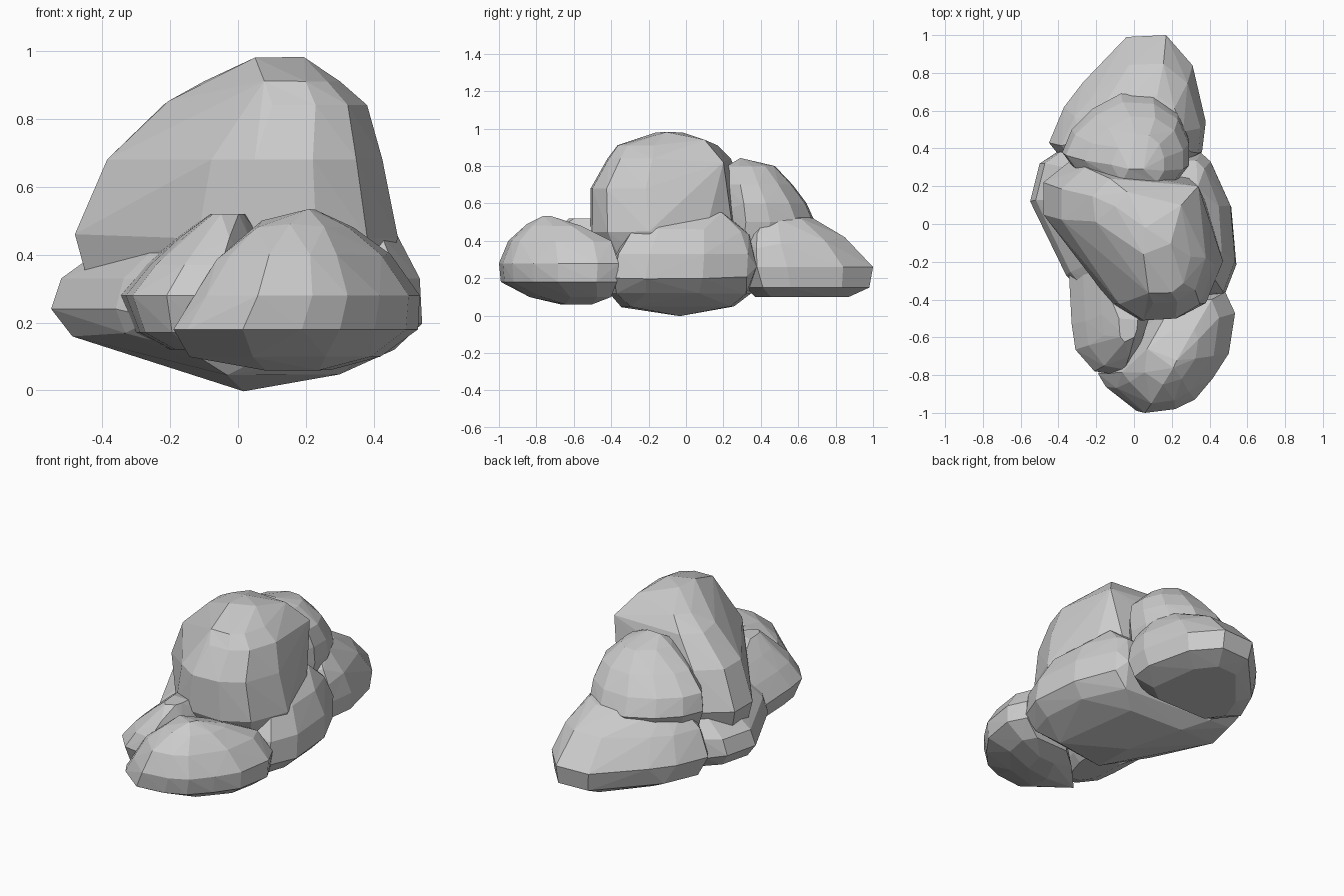
import bpy, bmesh


def boulder(name, outline, levels, extra=()):
    """Faceted lump: the plan outline is fitted to each level (z, x0, x1, y0, y1),
    a few extra corner points are added, and everything is hulled."""
    xs, ys = zip(*outline)
    ax, bx, ay, by = min(xs), max(xs), min(ys), max(ys)
    bm = bmesh.new()
    for z, x0, x1, y0, y1 in levels:
        for x, y in outline:
            bm.verts.new((x0 + (x - ax) / (bx - ax) * (x1 - x0),
                          y0 + (y - ay) / (by - ay) * (y1 - y0), z))
    for p in extra:
        bm.verts.new(p)
    res = bmesh.ops.convex_hull(bm, input=bm.verts[:])
    junk = {g for g in res["geom_interior"] + res["geom_unused"]
            if isinstance(g, bmesh.types.BMVert)}
    bmesh.ops.delete(bm, geom=list(junk), context='VERTS')
    bmesh.ops.remove_doubles(bm, verts=bm.verts[:], dist=0.03)
    bmesh.ops.recalc_face_normals(bm, faces=bm.faces[:])
    me = bpy.data.meshes.new(name)
    bm.to_mesh(me)
    bm.free()
    ob = bpy.data.objects.new(name, me)
    bpy.context.collection.objects.link(ob)
    # coarse facets
    dec = ob.modifiers.new("facets", 'DECIMATE')
    dec.ratio = min(1.0, 96 / len(me.polygons))
    return ob


# tall central lump
boulder("main_lump",
        [(-.48, .05), (-.48, .22), (-.33, .34), (.28, .25), (.39, .1), (.47, -.2),
         (.38, -.42), (.23, -.5), (.03, -.51), (-.12, -.42), (-.35, -.1)],
        [(.25, -.4, .4, -.4, .25), (.35, -.45, .44, -.46, .31), (.46, -.48, .47, -.51, .34),
         (.68, -.385, .425, -.51, .3), (.84, -.22, .38, -.42, .24), (.91, -.1, .3, -.37, .17)],
        [(.05, -.16, .98), (.2, -.14, .975), (.2, -.03, .975), (.06, -.02, .98),
         (.25, .1, .94), (.34, .2, .82), (-.07, -.05, .92), (.07, -.36, .91)])

# wide base under it
boulder("base_lump",
        [(-.55, .12), (-.5, .32), (-.4, .39), (.35, .37), (.41, .33), (.52, .09),
         (.545, -.21), (.48, -.38), (.1, -.42), (-.25, -.4), (-.36, -.27)],
        [(0, 0, .04, -.05, -.01), (.05, -.18, .3, -.35, .26), (.12, -.38, .46, -.41, .35),
         (.18, -.51, .53, -.42, .37), (.24, -.55, .545, -.42, .39), (.33, -.52, .535, -.4, .39),
         (.4, -.43, .5, -.36, .37), (.47, -.3, .46, -.3, .32), (.55, -.1, .38, -.2, .23)])

# front right lump
boulder("front_right_lump",
        [(-.17, -.8), (-.13, -.87), (.03, -1), (.2, -.98), (.31, -.93), (.41, -.82),
         (.5, -.69), (.535, -.48), (.48, -.37), (.2, -.38), (.06, -.52), (-.05, -.7)],
        [(.06, .05, .28, -.68, -.5), (.1, -.14, .42, -.83, -.4), (.18, -.19, .53, -.99, -.37),
         (.28, -.13, .535, -1, -.36), (.4, -.05, .45, -.95, -.4),
         (.48, .05, .34, -.86, -.56), (.53, .17, .24, -.77, -.71)],
        [(.07, -.66, .5)])

# front left lump
boulder("front_left_lump",
        [(-.345, -.27), (-.33, -.54), (-.31, -.67), (-.21, -.78), (-.08, -.8),
         (.02, -.67), (.08, -.51), (.1, -.3)],
        [(.12, -.2, 0, -.65, -.35), (.17, -.3, .05, -.76, -.27), (.28, -.345, .1, -.8, -.25),
         (.37, -.27, .1, -.77, -.25), (.45, -.18, .08, -.7, -.25), (.52, -.08, .02, -.63, -.5)])

# upper back lump
boulder("upper_back_lump",
        [(-.38, .38), (-.33, .5), (-.22, .61), (-.07, .69), (.1, .68), (.23, .59),
         (.29, .45), (.29, .32), (.2, .2), (-.25, .2)],
        [(.3, -.3, .25, .2, .6), (.5, -.38, .29, .2, .69), (.6, -.36, .29, .2, .645),
         (.7, -.26, .26, .2, .57), (.8, -.12, .16, .22, .475), (.84, -.03, .06, .27, .32)])

# low back lump
boulder("low_back_lump",
        [(-.45, .43), (-.37, .62), (-.27, .75), (-.04, .99), (.17, 1), (.31, .84),
         (.38, .54), (.36, .38), (.2, .28), (-.33, .28)],
        [(.1, -.28, .24, .37, .87), (.15, -.4, .36, .32, .98), (.26, -.45, .38, .28, 1),
         (.36, -.41, .36, .29, .91), (.44, -.36, .32, .31, .82),
         (.52, -.28, .26, .38, .68), (.55, -.13, .14, .45, .54)])
